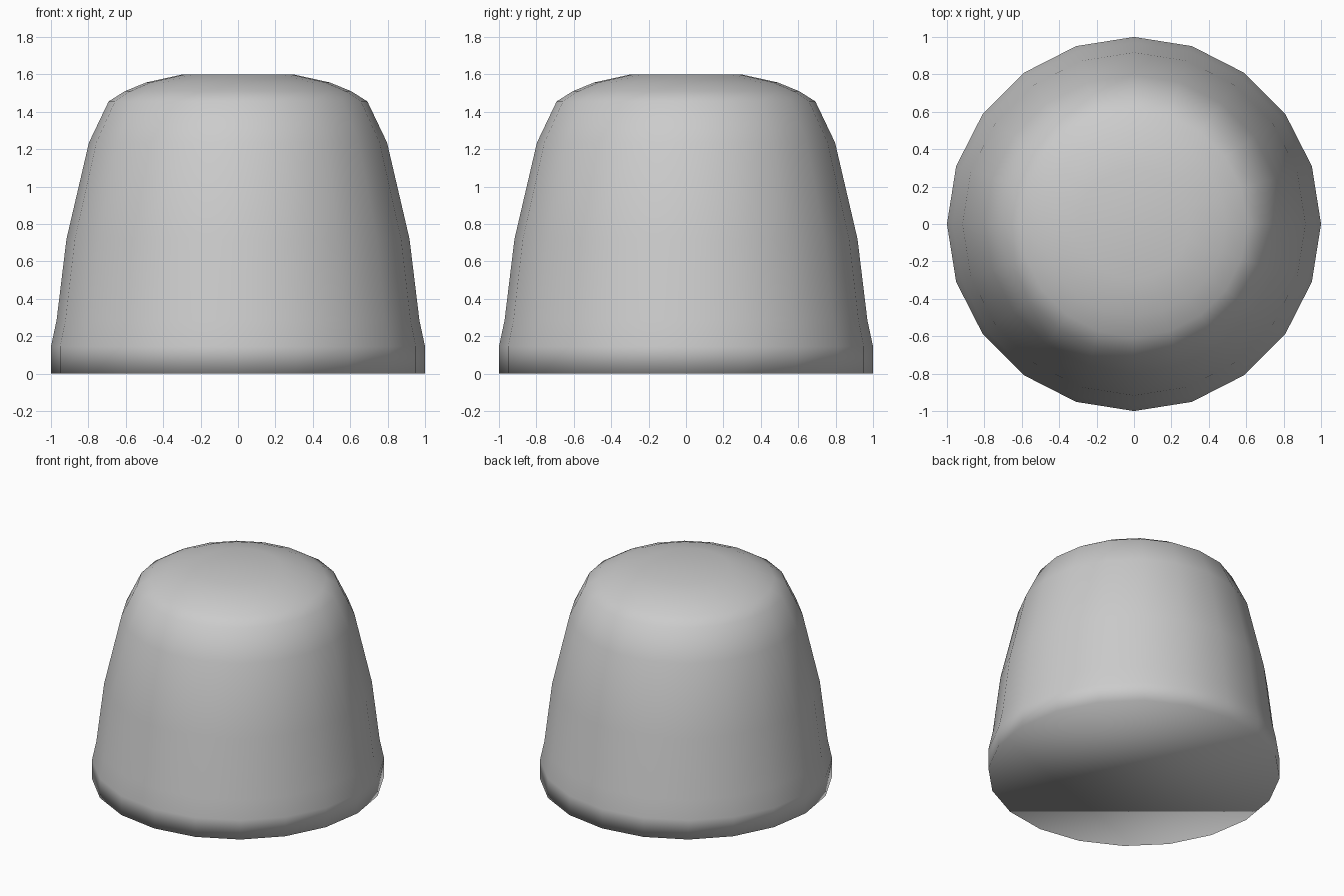
import bpy, bmesh
from math import cos, sin, tau

if "Cube" in bpy.data.objects:
    bpy.data.objects.remove(bpy.data.objects["Cube"])

SIDES = 20
# (radius, height) from the base rim up to the flat crown
PROFILE = [(1.0, 0.0), (1.0, 0.145), (0.97, 0.285), (0.917, 0.72), (0.797, 1.235),
           (0.692, 1.455), (0.605, 1.51), (0.49, 1.557), (0.295, 1.6)]

# Rounded cap body: lathed rings closed at both ends
bm = bmesh.new()
rings = [[bm.verts.new((r * cos(tau * i / SIDES), r * sin(tau * i / SIDES), z))
          for i in range(SIDES)] for r, z in PROFILE]
for low, high in zip(rings, rings[1:]):
    for i in range(SIDES):
        j = (i + 1) % SIDES
        bm.faces.new((low[i], low[j], high[j], high[i]))
bm.faces.new(rings[0][::-1])
bm.faces.new(rings[-1])
for face in bm.faces:
    face.smooth = True

mesh = bpy.data.meshes.new("rounded_cap")
bm.to_mesh(mesh)
bm.free()
bpy.context.collection.objects.link(bpy.data.objects.new("rounded_cap", mesh))
